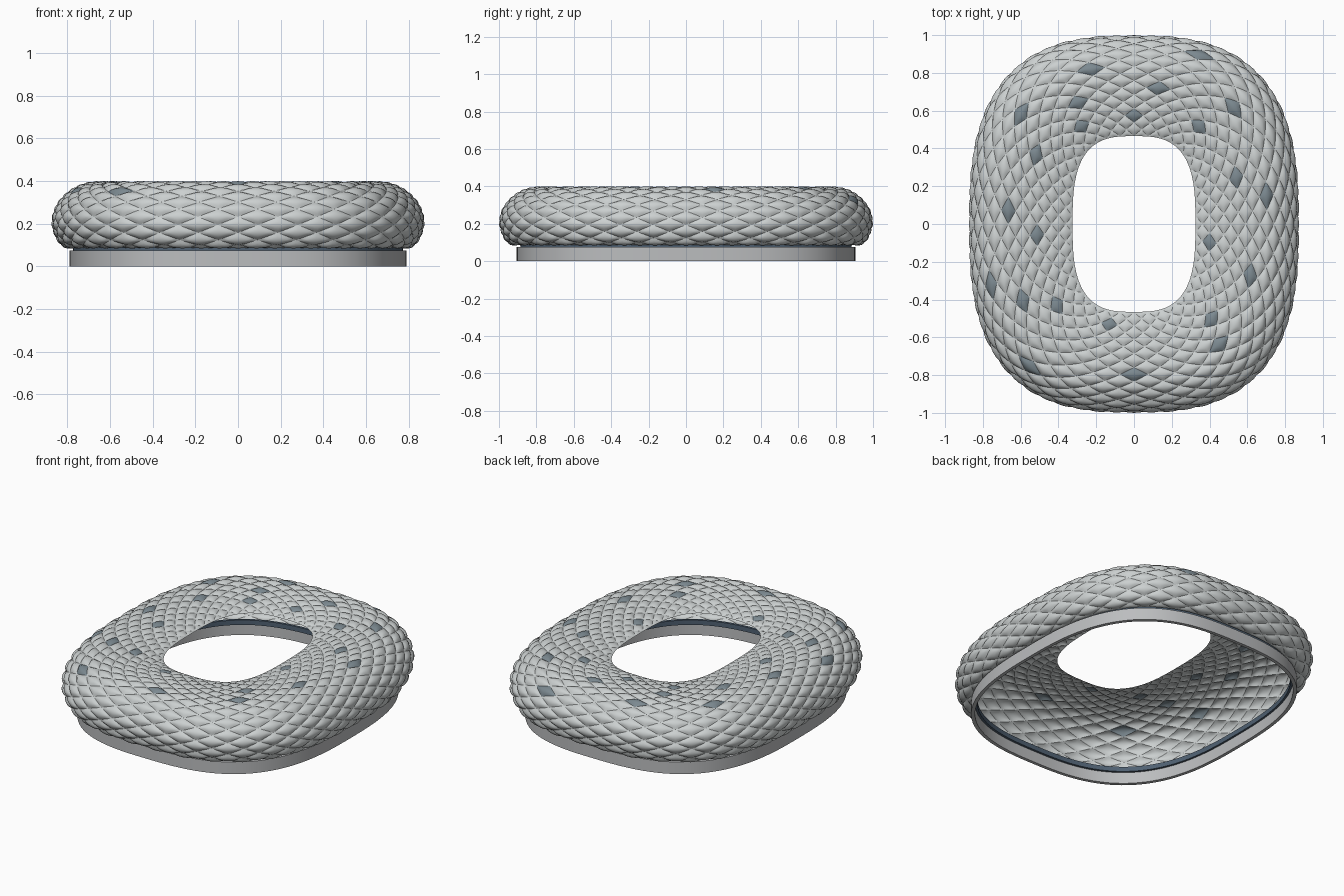
import bpy, bmesh, math
from mathutils import Vector

if "Cube" in bpy.data.objects:
    bpy.data.objects.remove(bpy.data.objects["Cube"])


def material(name, rgb):
    m = bpy.data.materials.new(name)
    m.use_nodes = True
    m.diffuse_color = (*rgb, 1)
    bsdf = next(n for n in m.node_tree.nodes if n.type == "BSDF_PRINCIPLED")
    bsdf.inputs["Base Color"].default_value = (*rgb, 1)
    bsdf.inputs["Roughness"].default_value = 0.6
    return m


PANEL = material("pale grey panel", (0.60, 0.63, 0.63))
DARK = material("slate panel", (0.20, 0.25, 0.28))
CONCRETE = material("light concrete", (0.50, 0.51, 0.52))
BAND = material("dark blue band", (0.08, 0.12, 0.17))


def plan(a, b, n, t):
    """Point of a rounded rectangle outline at angle t."""
    c, s = math.cos(t), math.sin(t)
    k = (abs(c) ** n + abs(s) ** n) ** (-1 / n)
    return a * k * c, b * k * s


def cumulative(points):
    total = [0.0]
    for p, q in zip(points, points[1:]):
        total.append(total[-1] + math.dist(p, q))
    return total


def lookup(total, values, frac):
    """Interpolate values at a fraction of the total length."""
    target = min(max(frac, 0), 1) * total[-1]
    lo, hi = 0, len(total) - 1
    while hi - lo > 1:
        mid = (lo + hi) // 2
        lo, hi = (mid, hi) if total[mid] <= target else (lo, mid)
    w = (target - total[lo]) / (total[hi] - total[lo])
    return values[lo] * (1 - w) + values[hi] * w


# Even spacing around the outline
angles = [math.tau * i / 1440 for i in range(1441)]
around = cumulative([plan(0.6, 0.73, 2.85, t) for t in angles])

# Shell section: outward fraction and height, from the opening to the underside
section = [(0, .352), (.15, .370), (.35, .384), (.55, .388), (.71, .380), (.84, .347),
           (.94, .290), (.985, .22), (.965, .155), (.91, .107), (.82, .088)]


def catmull(pts, steps):
    out = []
    ext = [pts[0]] + pts + [pts[-1]]
    for k in range(len(pts) - 1):
        p0, p1, p2, p3 = (Vector(p) for p in ext[k:k + 4])
        for s in range(steps):
            t = s / steps
            out.append(0.5 * (2 * p1 + (p2 - p0) * t + (2 * p0 - 5 * p1 + 4 * p2 - p3) * t ** 2
                              + (3 * p1 - p0 - 3 * p2 + p3) * t ** 3))
    return out + [Vector(pts[-1])]


curve = catmull(section, 12)
along = cumulative([(p.x * 0.54, p.y) for p in curve])

HALF = 68     # half-panel steps around
ROWS = 21     # half-panel rows from opening to underside
K = 6         # subdivisions of each panel


def shell_point(i, j):
    f, z = lookup(along, curve, j / ROWS)
    t = lookup(around, angles, (i / HALF) % 1)
    x, y = plan(0.325 + 0.545 * f, 0.465 + 0.53 * f, 3.0 - 0.25 * f, t)
    return Vector((x, y, z))


def shell_normal(i, j):
    di = shell_point(i + 0.2, j) - shell_point(i - 0.2, j)
    dj = shell_point(i, min(j + 0.2, ROWS)) - shell_point(i, max(j - 0.2, 0))
    return dj.cross(di).normalized()


# Dark panels: the panel closest to each of these plan positions
spots = [(0, .57), (0, -.8), (-.23, .82), (.31, .88), (.13, .72), (-.31, .66), (-.62, .57),
         (.55, .59), (.34, .55), (-.3, .49), (-.51, .35), (.52, .24), (.71, .14),
         (-.67, .07), (-.49, -.06), (.41, -.1), (.61, -.25), (-.77, -.29), (-.6, -.38),
         (-.4, -.4), (.41, -.47), (-.15, -.52), (.45, -.67), (-.52, -.75)]
cells = [(i, j) for j in range(ROWS + 1) for i in range(HALF) if (i + j) % 2 == 0]
centres = {c: shell_point(*c) for c in cells if 0 < c[1] < 14}
dark = {min(centres, key=lambda c: math.dist(centres[c].xy, s)) for s in spots}

# Diamond cushion panels
bm = bmesh.new()
for ic, jc in cells:
    grid = {}
    for p in range(K + 1):
        for q in range(K + 1):
            u, v = p / K, q / K
            i = ic + u - v
            j = min(max(jc + u + v - 1, 0), ROWS)
            puff = 0.013 * (0.55 + 0.45 * min(1, j / 9))
            puff *= (16 * u * (1 - u) * v * (1 - v)) ** 0.7
            if jc in (0, ROWS):
                puff *= min(1, abs(j - jc) * 2)
            grid[p, q] = bm.verts.new(shell_point(i, j) + shell_normal(i, j) * puff)
    for p in range(K):
        for q in range(K):
            if (jc == 0 and p + q + 2 <= K) or (jc == ROWS and p + q >= K):
                continue
            face = bm.faces.new([grid[p, q], grid[p, q + 1],
                                 grid[p + 1, q + 1], grid[p + 1, q]])
            face.smooth = True
            face.material_index = int((ic, jc) in dark)
bmesh.ops.delete(bm, geom=[v for v in bm.verts if not v.link_faces], context="VERTS")
mesh = bpy.data.meshes.new("cushion_shell")
bm.to_mesh(mesh)
bm.free()
mesh.materials.append(PANEL)
mesh.materials.append(DARK)
bpy.context.collection.objects.link(bpy.data.objects.new("cushion_shell", mesh))


def ring(name, a, b, width, z0, z1, mat):
    """Closed rectangular-section ring following the rounded outline."""
    bm = bmesh.new()
    loops = []
    for d, z in ((0, z0), (0, z1), (width, z1), (width, z0)):
        pts = [plan(a - d, b - d, 2.8, lookup(around, angles, s / 160)) for s in range(160)]
        loops.append([bm.verts.new((x, y, z)) for x, y in pts])
    for k in range(4):
        lo, hi = loops[k], loops[(k + 1) % 4]
        for s in range(160):
            e = (s + 1) % 160
            bm.faces.new([lo[s], lo[e], hi[e], hi[s]])
    bmesh.ops.recalc_face_normals(bm, faces=bm.faces)
    mesh = bpy.data.meshes.new(name)
    bm.to_mesh(mesh)
    bm.free()
    mesh.materials.append(mat)
    obj = bpy.data.objects.new(name, mesh)
    bpy.context.collection.objects.link(obj)
    bpy.ops.object.select_all(action="DESELECT")
    obj.select_set(True)
    bpy.context.view_layer.objects.active = obj
    bpy.ops.object.shade_smooth_by_angle(angle=math.radians(35))


# Plinth wall and recessed band under the shell
ring("plinth_wall", 0.79, 0.905, 0.02, 0, 0.075, CONCRETE)
ring("recessed_band", 0.773, 0.886, 0.015, 0.07, 0.1, BAND)
